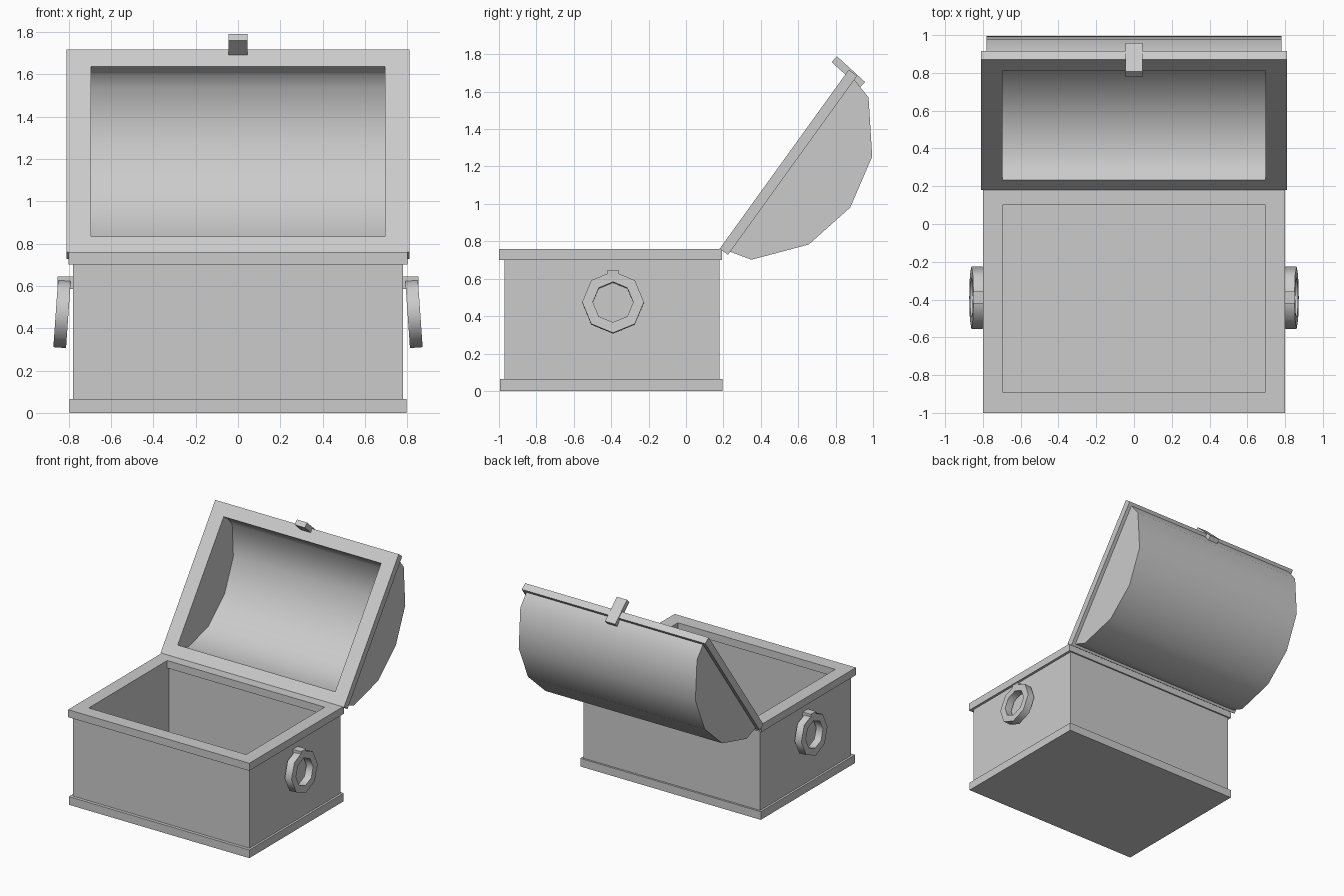
import bpy, bmesh, math
from mathutils import Matrix, Vector

if "Cube" in bpy.data.objects:
    bpy.data.objects.remove(bpy.data.objects["Cube"])


def finish(name, bm, matrix=None, mirror=False, smooth=None):
    if matrix:
        bm.transform(matrix)
    bmesh.ops.recalc_face_normals(bm, faces=bm.faces)
    me = bpy.data.meshes.new(name)
    bm.to_mesh(me)
    bm.free()
    ob = bpy.data.objects.new(name, me)
    bpy.context.collection.objects.link(ob)
    if mirror:
        ob.modifiers.new("Mirror", 'MIRROR')
    if smooth:
        bpy.ops.object.select_all(action='DESELECT')
        ob.select_set(True)
        bpy.context.view_layer.objects.active = ob
        bpy.ops.object.shade_smooth_by_angle(angle=math.radians(smooth))
    return ob


def box_bm(x0, x1, y0, y1, z0, z1):
    bm = bmesh.new()
    size = Vector((x1 - x0, y1 - y0, z1 - z0))
    mid = Vector((x0 + x1, y0 + y1, z0 + z1)) / 2
    bmesh.ops.create_cube(bm, size=1, matrix=Matrix.Translation(mid) @ Matrix.Diagonal((*size, 1)))
    return bm


def ring_bm(loops):
    """Closed band: consecutive loops are joined, last to first."""
    bm = bmesh.new()
    rows = [[bm.verts.new(p) for p in lp] for lp in loops]
    n = len(rows[0])
    for a, b in zip(rows, rows[1:] + rows[:1]):
        for i in range(n):
            j = (i + 1) % n
            bm.faces.new((a[i], a[j], b[j], b[i]))
    return bm


def frame_bm(ox, oy0, oy1, ix, iy0, iy1, z0, z1):
    def rect(x, y0, y1, z):
        return [(-x, y0, z), (x, y0, z), (x, y1, z), (-x, y1, z)]
    return ring_bm([rect(ox, oy0, oy1, z0), rect(ox, oy0, oy1, z1),
                    rect(ix, iy0, iy1, z1), rect(ix, iy0, iy1, z0)])


# Hollow chest body
bm = box_bm(-0.78, 0.78, -0.97, 0.18, 0.03, 0.72)
bm.normal_update()
top = max(bm.faces, key=lambda f: f.calc_center_median().z)
bmesh.ops.inset_region(bm, faces=[top], thickness=0.083)
for v in top.verts:
    v.co.x = math.copysign(0.695, v.co.x)
res = bmesh.ops.extrude_discrete_faces(bm, faces=[top])
for v in res['faces'][0].verts:
    v.co.z = 0.07
finish("chest_body", bm)

# Base trim and upper rim
finish("base_trim", box_bm(-0.797, 0.797, -0.995, 0.195, 0, 0.065))
finish("body_rim", frame_bm(0.80, -1.0, 0.192, 0.695, -0.89, 0.10, 0.70, 0.76))

# Lid is modelled closed (dome towards -z here) and swung about the hinge
lid = Matrix.Translation((0, 0.18, 0.76)) @ Matrix.Rotation(math.radians(54.2), 4, 'X')
finish("lid_rim", frame_bm(0.81, 0, 1.18, 0.695, 0.09, 1.08, -0.055, 0), lid)


# Domed lid shell with an inner pocket
def arch(half):
    return half + [(1.174 - s, t) for s, t in reversed(half[:-1])]


bm = bmesh.new()
ends = []
for prof, hw in ((arch([(0.02, 0.055), (0.052, 0.172), (0.297, 0.373), (0.587, 0.437)]), 0.78),
                 (arch([(0.092, 0.055), (0.112, 0.145), (0.317, 0.312), (0.587, 0.372)]), 0.695)):
    left, right = ([bm.verts.new((x, s, -t)) for s, t in prof] for x in (-hw, hw))
    for i in range(len(prof) - 1):
        bm.faces.new((left[i], left[i + 1], right[i + 1], right[i]))
    bm.faces.new(left)
    bm.faces.new(right)
    ends.append((left[0], left[-1], right[-1], right[0]))
for i in range(4):
    j = (i + 1) % 4
    bm.faces.new((ends[0][i], ends[0][j], ends[1][j], ends[1][i]))
finish("lid_dome", bm, lid, smooth=50)

# Latch plate on the lid edge
latch = Matrix.Translation((0, 0.868, 1.705)) @ Matrix.Rotation(math.radians(-42.5), 4, 'X')
finish("latch", box_bm(-0.045, 0.045, -0.102, 0.102, -0.021, 0.021), latch)


# Octagonal ring handles and their mounts
def octagon(r, x):
    return [(x, r * math.cos(k * math.pi / 4), r * math.sin(k * math.pi / 4)) for k in range(8)]


bm = ring_bm([octagon(0.165, -0.03), octagon(0.165, 0.03), octagon(0.108, 0.03), octagon(0.108, -0.03)])
tilt = Matrix.Translation((0.831, -0.39, 0.473)) @ Matrix.Rotation(math.radians(-4), 4, 'Y')
finish("ring_handle", bm, tilt, mirror=True, smooth=50)
finish("handle_mount", box_bm(0.77, 0.852, -0.422, -0.358, 0.585, 0.645), mirror=True)
